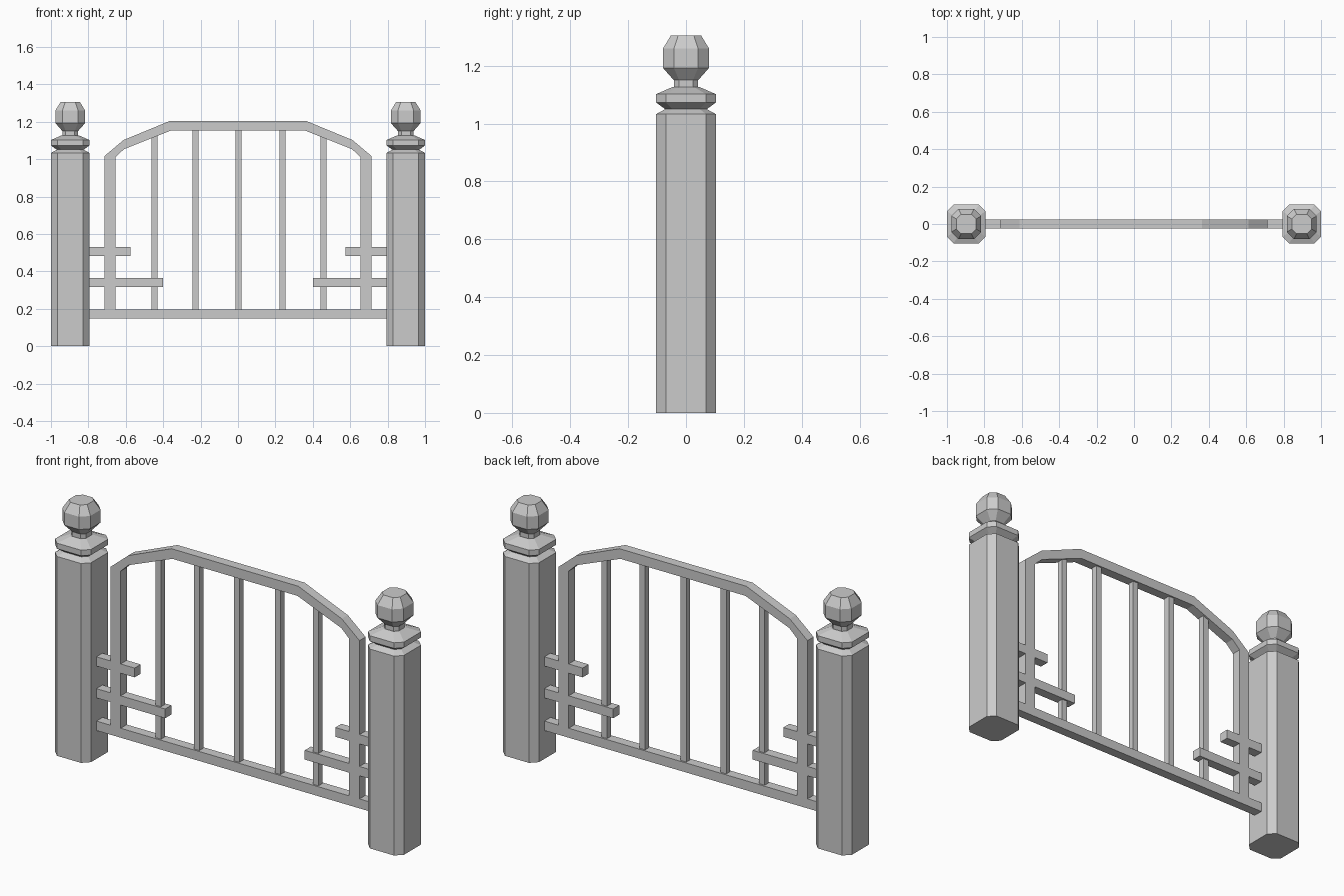
import bpy
import bmesh

old = bpy.data.objects.get("Cube")
if old:
    bpy.data.objects.remove(old, do_unlink=True)

grey = bpy.data.materials.new("light grey")
grey.use_nodes = True
grey.diffuse_color = (0.6, 0.6, 0.6, 1)
grey.node_tree.nodes["Principled BSDF"].inputs["Base Color"].default_value = (0.6, 0.6, 0.6, 1)

DEPTH = 0.025  # half thickness of the gate


def finish(name, bm):
    bmesh.ops.recalc_face_normals(bm, faces=bm.faces)
    mesh = bpy.data.meshes.new(name)
    bm.to_mesh(mesh)
    bm.free()
    mesh.materials.append(grey)
    obj = bpy.data.objects.new(name, mesh)
    bpy.context.collection.objects.link(obj)
    return obj


def stack(name, x, levels):
    """Loft chamfered squares given as (height, half width, half flat)."""
    bm = bmesh.new()
    rings = []
    for z, w, f in levels:
        outline = [(w, -f), (w, f), (f, w), (-f, w), (-w, f), (-w, -f), (-f, -w), (f, -w)]
        rings.append([bm.verts.new((x + px, py, z)) for px, py in outline])
    for low, high in zip(rings, rings[1:]):
        for i in range(8):
            j = (i + 1) % 8
            bm.faces.new((low[i], low[j], high[j], high[i]))
    bm.faces.new(rings[0])
    bm.faces.new(rings[-1])
    return finish(name, bm)


def box(name, x0, x1, z0, z1, half_depth=DEPTH):
    bm = bmesh.new()
    bmesh.ops.create_cube(bm, size=1)
    for v in bm.verts:
        v.co = (x1 if v.co.x > 0 else x0, 2 * half_depth * v.co.y, z1 if v.co.z > 0 else z0)
    return finish(name, bm)


# Posts with waisted caps and faceted finials
post = [(0, 0.103, 0.069), (1.033, 0.103, 0.069), (1.05, 0.072, 0.048),
        (1.073, 0.103, 0.069), (1.102, 0.103, 0.069), (1.126, 0.048, 0.028)]
finial = [(1.12, 0.042, 0.024), (1.15, 0.042, 0.024), (1.193, 0.08, 0.042),
          (1.259, 0.08, 0.042), (1.305, 0.052, 0.027)]
for side, x in (("right", -0.897), ("left", 0.897)):
    stack(side + "_post", x, post)
    stack(side + "_finial", x, finial)

# Arched frame
outer = [(-0.714, 0.17), (-0.714, 1.016), (-0.612, 1.102), (-0.364, 1.204)]
inner = [(-0.655, 0.17), (-0.655, 1.01), (-0.61, 1.053), (-0.358, 1.153)]
outer += [(-x, z) for x, z in reversed(outer)]
inner += [(-x, z) for x, z in reversed(inner)]
bm = bmesh.new()
sections = []
for (ox, oz), (ix, iz) in zip(outer, inner):
    sections.append([bm.verts.new(p) for p in (
        (ox, -DEPTH, oz), (ox, DEPTH, oz), (ix, DEPTH, iz), (ix, -DEPTH, iz))])
for a, b in zip(sections, sections[1:]):
    for i in range(4):
        j = (i + 1) % 4
        bm.faces.new((a[i], a[j], b[j], b[i]))
bm.faces.new(sections[0])
bm.faces.new(sections[-1])
finish("arched_frame", bm)

# Bottom rail and short side rails
box("bottom_rail", -0.81, 0.81, 0.147, 0.196)
for side, s in (("right", -1), ("left", 1)):
    for level, end, z in (("upper", 0.575, 0.505), ("lower", 0.4, 0.34)):
        a, b = sorted((s * 0.81, s * end))
        box(side + "_" + level + "_rail", a, b, z - 0.024, z + 0.024)

# Upright bars
for i, x in enumerate((-0.446, -0.226, 0.003, 0.239, 0.457)):
    top = 1.17 if abs(x) < 0.36 else 1.13
    box("bar_%d" % (i + 1), x - 0.016, x + 0.016, 0.17, top, 0.016)
